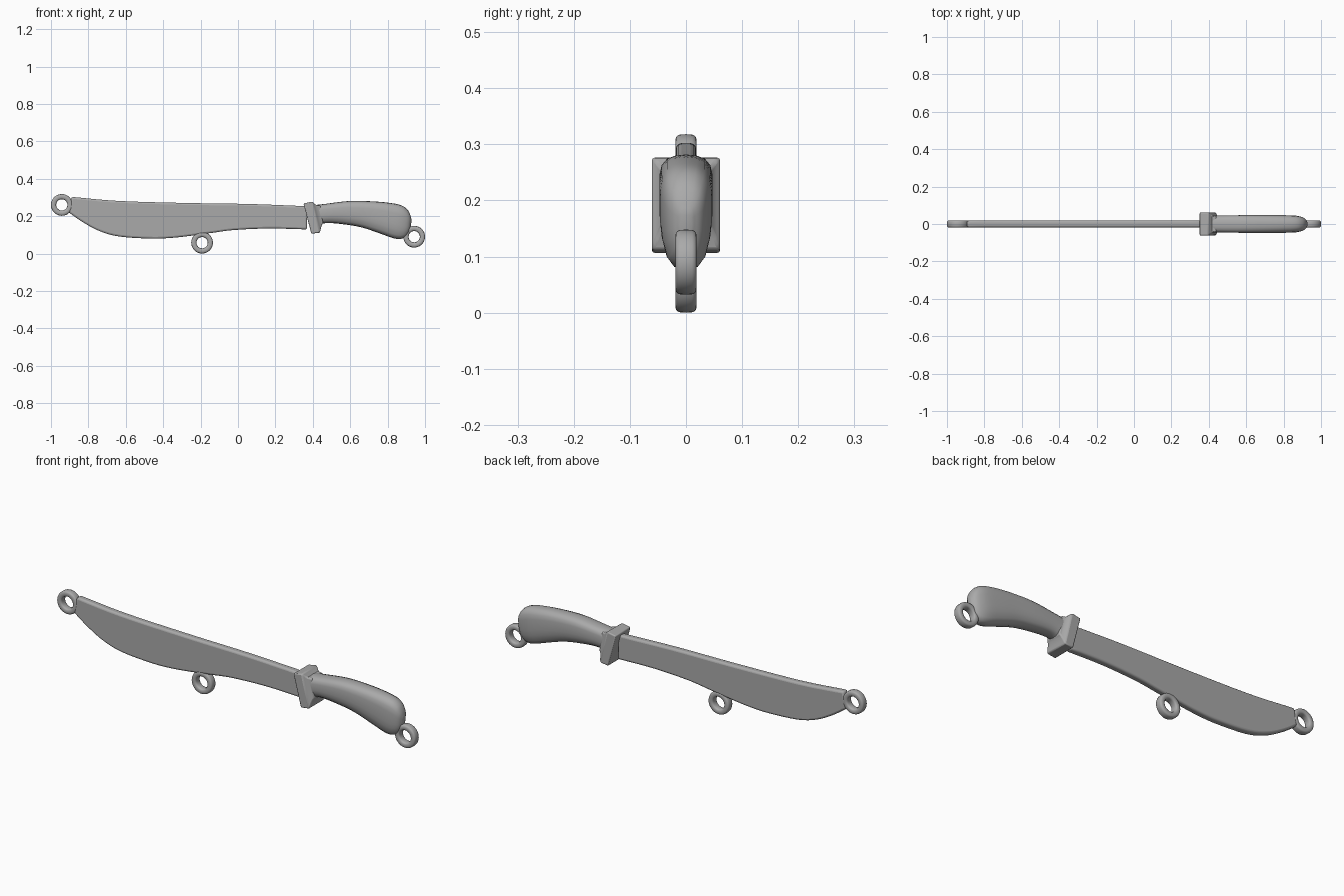
import bpy, bmesh, math
from mathutils import Vector

cube = bpy.data.objects.get("Cube")
if cube:
    bpy.data.objects.remove(cube, do_unlink=True)

metal = bpy.data.materials.new("plain grey metal")
metal.use_nodes = True
GREY = (0.4, 0.4, 0.4, 1)
metal.diffuse_color = GREY
metal.node_tree.nodes["Principled BSDF"].inputs["Base Color"].default_value = GREY


def finish(name, bm, bevel=0, segments=3, angle=35):
    bmesh.ops.recalc_face_normals(bm, faces=bm.faces[:])
    mesh = bpy.data.meshes.new(name)
    bm.to_mesh(mesh)
    bm.free()
    mesh.materials.append(metal)
    obj = bpy.data.objects.new(name, mesh)
    bpy.context.collection.objects.link(obj)
    if bevel:
        mod = obj.modifiers.new("rounded edges", 'BEVEL')
        mod.width, mod.segments = bevel, segments
        mod.limit_method, mod.angle_limit = 'ANGLE', math.radians(40)
    bpy.ops.object.select_all(action='DESELECT')
    obj.select_set(True)
    bpy.context.view_layer.objects.active = obj
    bpy.ops.object.shade_smooth_by_angle(angle=math.radians(angle))
    return obj


def smooth_path(points, steps):
    """Catmull-Rom curve through points of any dimension."""
    pts = [Vector(p) for p in points]
    pts = [pts[0] * 2 - pts[1]] + pts + [pts[-1] * 2 - pts[-2]]
    out = []
    for a, b, c, d in zip(pts, pts[1:], pts[2:], pts[3:]):
        for i in range(steps):
            t = i / steps
            out.append(0.5 * (2 * b + (c - a) * t + (2 * a - 5 * b + 4 * c - d) * t * t
                              + (3 * b - a - 3 * c + d) * t ** 3))
    return out + [pts[-2]]


def bridge(bm, loops, closed=False):
    pairs = list(zip(loops, loops[1:]))
    if closed:
        pairs.append((loops[-1], loops[0]))
    for a, b in pairs:
        for i in range(len(a)):
            j = (i + 1) % len(a)
            bm.faces.new((a[i], a[j], b[j], b[i]))


def loft(name, stations, half, **kw):
    """Stations are (top x, top z, bottom x, bottom z, half width)."""
    section = half + [(-y, v) for y, v in reversed(half) if y > 0]
    bm = bmesh.new()
    loops = []
    for tx, tz, bx, bz, w in stations:
        loops.append([bm.verts.new((bx + (tx - bx) * v, y * w, bz + (tz - bz) * v))
                      for y, v in section])
    bridge(bm, loops)
    bm.faces.new(loops[0])
    bm.faces.new(loops[-1])
    return finish(name, bm, **kw)


# Blade: one outline, extruded and rounded
spine = [(0.37, 0.253), (0.06, 0.265), (-0.26, 0.27), (-0.634, 0.281), (-0.89, 0.303)]
edge = [(-0.905, 0.22), (-0.83, 0.168), (-0.74, 0.12), (-0.634, 0.091), (-0.47, 0.08),
        (-0.366, 0.083), (-0.26, 0.094), (-0.136, 0.111), (-0.02, 0.126),
        (0.168, 0.134), (0.37, 0.129)]
outline = smooth_path(spine, 4) + smooth_path(edge, 4)
bm = bmesh.new()
loops = [[bm.verts.new((x, y, z)) for x, z in outline] for y in (-0.018, 0.018)]
bridge(bm, loops)
for loop in loops:
    bm.faces.new(loop)
finish("blade", bm, bevel=0.01)

# Guard: slanted plate that flares down into the grip
loft("guard", [(0.35, 0.268, 0.392, 0.106, 0.061),
               (0.398, 0.277, 0.438, 0.112, 0.061),
               (0.405, 0.27, 0.442, 0.13, 0.054),
               (0.418, 0.259, 0.447, 0.15, 0.046),
               (0.44, 0.257, 0.455, 0.162, 0.042)],
     [(1, 1), (1, 0)], bevel=0.005, segments=2)

# Handle: swelling grip with a chamfered underside
grip = smooth_path([(0.40, 0.258, 0.43, 0.155, 0.044),
                    (0.47, 0.266, 0.48, 0.163, 0.045),
                    (0.596, 0.281, 0.56, 0.157, 0.047),
                    (0.72, 0.279, 0.66, 0.140, 0.047),
                    (0.81, 0.271, 0.76, 0.107, 0.047),
                    (0.87, 0.259, 0.835, 0.081, 0.045),
                    (0.903, 0.238, 0.878, 0.08, 0.038),
                    (0.92, 0.21, 0.907, 0.102, 0.027),
                    (0.928, 0.18, 0.924, 0.14, 0.01)], 4)
loft("handle", grip, [(0, 1), (0.4, 0.985), (0.72, 0.94), (0.92, 0.85), (1, 0.72), (1, 0.42),
                      (0.94, 0.28), (0.78, 0.12), (0.5, 0.025), (0, 0)], angle=60)


# Hanging rings
def hanging_ring(name, cx, cz, around=40, sides=16):
    bm = bmesh.new()
    loops = []
    for i in range(around):
        a = math.tau * i / around
        loop = []
        for k in range(sides):
            c, s = math.cos(math.tau * k / sides), math.sin(math.tau * k / sides)
            r = 0.044 + 0.014 * math.copysign(abs(c) ** 0.6, c)
            y = 0.019 * math.copysign(abs(s) ** 0.6, s)
            loop.append(bm.verts.new((cx + r * math.cos(a), y, cz + r * math.sin(a))))
        loops.append(loop)
    bridge(bm, loops, closed=True)
    finish(name, bm, angle=60)


for name, x, z in (("tip_ring", -0.942, 0.26), ("edge_ring", -0.192, 0.058),
                   ("handle_ring", 0.942, 0.09)):
    hanging_ring(name, x, z)
